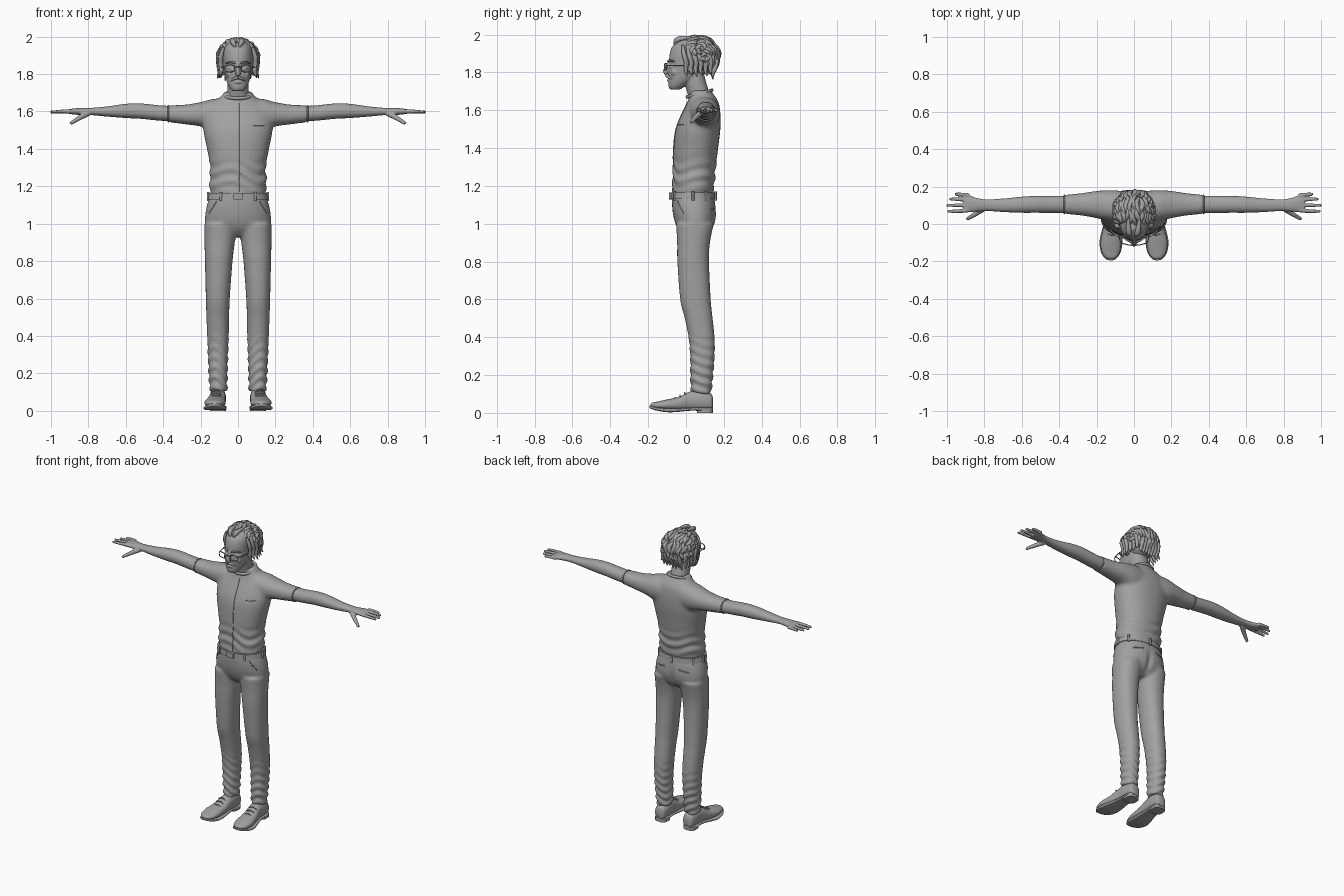
import bpy, bmesh, math, random
from mathutils import Vector
from mathutils.bvhtree import BVHTree

random.seed(4)
start = bpy.data.objects.get("Cube")
if start:
    bpy.data.objects.remove(start)

grey = bpy.data.materials.new("plain grey")
grey.use_nodes = True
grey.diffuse_color = (0.36, 0.36, 0.36, 1)
grey.node_tree.nodes["Principled BSDF"].inputs["Base Color"].default_value = grey.diffuse_color


def activate(objects):
    bpy.ops.object.select_all(action='DESELECT')
    for ob in objects:
        ob.select_set(True)
    bpy.context.view_layer.objects.active = objects[0]


def finish(name, mesh):
    ob = bpy.data.objects.new(name, mesh)
    bpy.context.collection.objects.link(ob)
    mesh.materials.clear()
    mesh.materials.append(grey)
    activate([ob])
    bpy.ops.object.shade_smooth_by_angle(angle=math.radians(50))
    return ob


def baked(ob):
    bpy.context.view_layer.update()
    return bpy.data.meshes.new_from_object(ob.evaluated_get(bpy.context.evaluated_depsgraph_get()))


def refine(rows, steps=5):
    """Smooth interpolation through the given cross-sections."""
    out = []
    for i in range(len(rows) - 1):
        quad = [rows[max(i - 1, 0)], rows[i], rows[i + 1], rows[min(i + 2, len(rows) - 1)]]
        for k in range(steps):
            t = k / steps
            out.append([b + t * (c - a) / 2 + t * t * (a - 2.5 * b + 2 * c - d / 2)
                        + t ** 3 * (1.5 * (b - c) + (d - a) / 2) for a, b, c, d in zip(*quad)])
    return out + [list(rows[-1])]


def loft(name, axis, rows, power=2.2, sides=32):
    """Rows are (position, centre a, centre b, radius a, radius b)."""
    bm, rings = bmesh.new(), []
    for pos, ca, cb, ra, rb in refine(rows):
        ring = []
        for i in range(sides):
            t = math.tau * i / sides
            c, s = math.cos(t), math.sin(t)
            a = ca + ra * math.copysign(abs(c) ** (2 / power), c)
            b = cb + rb * math.copysign(abs(s) ** (2 / power), s)
            ring.append(bm.verts.new({'x': (pos, a, b), 'y': (a, pos, b), 'z': (a, b, pos)}[axis]))
        rings.append(ring)
    for low, high in zip(rings, rings[1:]):
        for i in range(sides):
            j = (i + 1) % sides
            bm.faces.new((low[i], low[j], high[j], high[i]))
    bm.faces.new(rings[0])
    bm.faces.new(rings[-1])
    bmesh.ops.recalc_face_normals(bm, faces=bm.faces)
    mesh = bpy.data.meshes.new(name)
    bm.to_mesh(mesh)
    return finish(name, mesh)


def tubes(name, paths, cyclic=False):
    """Tapered tubes through (x, y, z, radius) points."""
    curve = bpy.data.curves.new(name, 'CURVE')
    curve.dimensions, curve.bevel_depth, curve.bevel_resolution = '3D', 1, 2
    curve.use_fill_caps, curve.resolution_u = True, 4
    for path in paths:
        spline = curve.splines.new('NURBS')
        spline.points.add(len(path) - 1)
        for point, (x, y, z, r) in zip(spline.points, path):
            point.co, point.radius = (x, y, z, 1), r
        spline.order_u, spline.use_endpoint_u, spline.use_cyclic_u = 3, True, cyclic
    temp = bpy.data.objects.new(name, curve)
    bpy.context.collection.objects.link(temp)
    mesh = baked(temp)
    bpy.data.objects.remove(temp)
    return finish(name, mesh)


def ball(name, centre, size):
    bm = bmesh.new()
    bmesh.ops.create_uvsphere(bm, u_segments=20, v_segments=12, radius=1)
    bmesh.ops.scale(bm, vec=size, verts=bm.verts)
    bmesh.ops.translate(bm, vec=centre, verts=bm.verts)
    mesh = bpy.data.meshes.new(name)
    bm.to_mesh(mesh)
    return finish(name, mesh)


def fuse(name, parts, voxel, passes, shape=None):
    """Blend overlapping parts into one skin, then push it in or out by a rule."""
    activate(parts)
    bpy.ops.object.join()
    ob = parts[0]
    remesh = ob.modifiers.new("skin", 'REMESH')
    remesh.mode, remesh.voxel_size = 'VOXEL', voxel
    smooth = ob.modifiers.new("soften", 'SMOOTH')
    smooth.iterations = passes
    mesh = baked(ob)
    bpy.data.objects.remove(ob)
    if shape:
        moves = [v.normal * shape(v.co) for v in mesh.vertices]
        for v, move in zip(mesh.vertices, moves):
            v.co += move
    return finish(name, mesh)


def seam(name, target, points, aim, radius):
    """A raised line laid on the surface of the target."""
    tree = BVHTree.FromPolygons([v.co for v in target.data.vertices],
                                [p.vertices[:] for p in target.data.polygons])
    hits = [tree.ray_cast(Vector(p), Vector(aim))[0] for p in points]
    tubes(name, [[(*h, radius) for h in hits if h]])


def flip(rows, s, index):
    return [tuple(v * s if i == index else v for i, v in enumerate(r)) for r in rows]


def bump(co, centre, size):
    return math.exp(-sum(((a - b) / c) ** 2 for a, b, c in zip(co, centre, size)))


# Shirt with short sleeves
torso = [(1.15, 0, .035, .145, .108), (1.21, 0, .04, .153, .11), (1.3, 0, .045, .149, .113),
         (1.4, 0, .052, .166, .118), (1.5, 0, .064, .185, .118), (1.58, 0, .08, .18, .102),
         (1.64, 0, .09, .14, .083), (1.68, 0, .083, .092, .066), (1.705, 0, .075, .075, .058)]
sleeve = [(.04, .09, 1.585, .085, .085), (.13, .098, 1.583, .083, .085), (.2, .104, 1.585, .073, .065),
          (.28, .105, 1.584, .06, .053), (.375, .105, 1.588, .051, .045)]


def shirt_folds(co):
    weight = bump((co.z,), (1.25,), (.07,))
    return .005 * weight * math.sin(95 * co.z + 14 * abs(co.x) + 3 * math.sin(18 * co.x + 9 * co.y))


shirt = fuse("shirt", [loft("torso", 'z', torso)] + [loft("sleeve", 'x', flip(sleeve, s, 0)) for s in (1, -1)],
             .01, 7, shirt_folds)
seam("front_zip", shirt, [(.008, -1, 1.17 + .025 * i) for i in range(20)], (0, 1, 0), .003)
seam("chest_welt", shirt, [(.08 + .015 * i, -1, 1.525) for i in range(5)], (0, 1, 0), .003)
turn = [math.tau * i / 20 for i in range(20)]
tubes("collar", [[(.073 * math.cos(t), .072 + .066 * math.sin(t), 1.688 + .018 * math.sin(t), .009) for t in turn]], True)
for s in (1, -1):
    tubes("sleeve_hem", [[(s * .372, .105 + .05 * math.cos(t), 1.588 + .044 * math.sin(t), .004) for t in turn]], True)

# Trousers
hips = [(.93, 0, .045, .12, .05), (.97, 0, .048, .168, .09), (1.03, 0, .047, .177, .112),
        (1.1, 0, .041, .166, .115), (1.15, 0, .037, .148, .11)]
leg = [(.1, .104, .08, .046, .052), (.2, .106, .083, .05, .059), (.3, .107, .087, .054, .064),
       (.4, .107, .082, .058, .069), (.5, .108, .067, .061, .074), (.6, .108, .05, .064, .081),
       (.8, .103, .038, .074, .084), (.9, .098, .04, .081, .087), (1, .093, .047, .086, .1)]


def trouser_folds(co):
    ankle = max(0, min(1, (.44 - co.z) / .25))
    fold = .0045 * ankle * math.sin(120 * co.z + 40 * co.y + 3 * math.sin(35 * abs(co.x)))
    return fold - .012 * bump(co, (0, .16, 1), (.018, .06, .07))


trousers = fuse("trousers", [loft("hips", 'z', hips)] + [loft("leg", 'z', flip(leg, s, 1)) for s in (1, -1)],
                .009, 7, trouser_folds)
for s in (1, -1):
    seam("back_pocket", trousers, [(s * (.05 + .017 * i), 1, 1.085 - .003 * i) for i in range(5)], (0, -1, 0), .004)
    seam("side_pocket", trousers, [(s * (.115 + .01 * i), -1, 1.12 - .016 * i) for i in range(5)], (0, 1, 0), .003)

# Belt, loops and buckle
loft("belt", 'z', [(1.13, 0, .037, .161, .118), (1.165, 0, .036, .155, .116)], 2.2, 48)
for deg in (35, 90, 145, 180, 235, 305, 0):
    t = math.radians(deg)
    x, y = .16 * math.cos(t), .037 + .119 * math.sin(t)
    tubes("belt_loop", [[(x, y, z, .007) for z in (1.122, 1.147, 1.17)]])
loft("buckle", 'y', [(-.09, .0, 1.147, .025, .018), (-.075, .0, 1.147, .025, .018)], 8)

# Arms and hands
arm = [(.34, .105, 1.588, .046, .041), (.42, .105, 1.592, .046, .041), (.52, .105, 1.602, .045, .041),
       (.6, .103, 1.603, .043, .038), (.7, .1, 1.6, .036, .027), (.79, .101, 1.6, .031, .019),
       (.84, .103, 1.6, .036, .019), (.88, .108, 1.6, .045, .016), (.91, .109, 1.6, .045, .011)]
fingers = [(.068, .998), (.1, 1.004), (.133, .987), (.16, .957)]
for s, side in ((1, "left"), (-1, "right")):
    paths = [[(s * .88, .108 + (y - .108) * .85, 1.6, .012), (s * .93, y, 1.602, .011), (s * tip, y, 1.597, .008)]
             for y, tip in fingers]
    paths.append([(s * .8, .085, 1.59, .016), (s * .85, .05, 1.567, .015), (s * .895, .026, 1.535, .009)])
    fuse(side + "_arm", [loft("arm", 'x', flip(arm, s, 0)), tubes("fingers", paths)], .005, 3)

# Shoes
upper = [(.142, .106, .05, .02, .03), (.13, .106, .058, .036, .045), (.08, .107, .066, .043, .055),
         (.02, .11, .062, .044, .05), (-.04, .117, .048, .051, .036), (-.1, .123, .043, .056, .028),
         (-.15, .124, .04, .048, .02), (-.178, .124, .04, .03, .014), (-.188, .124, .04, .01, .006)]
sole = [(.144, .106, .022, .025, .006), (.11, .107, .02, .044, .008), (.03, .111, .02, .044, .008),
        (-.08, .122, .013, .061, .01), (-.15, .124, .02, .053, .009), (-.185, .124, .03, .029, .008),
        (-.194, .124, .033, .01, .005)]
for s in (1, -1):
    loft("shoe_upper", 'y', flip(upper, s, 1), 2.3)
    loft("shoe_sole", 'y', flip(sole, s, 1), 4)
    loft("shoe_heel", 'z', [(0, s * .107, .1, .042, .042), (.02, s * .107, .1, .042, .042)], 3)
    laces = []
    for i in range(3):
        y, z = -.055 + .025 * i, .084 + .013 * i
        laces.append([(s * .117 - .028, y, z - .012, .003), (s * .117, y - .004, z + .008, .004),
                      (s * .117 + .028, y, z - .012, .003)])
    tubes("shoe_laces", laces)

# Head with neck, nose, ears and eyes
skull = [(1.71, 0, -.058, .03, .028), (1.73, 0, -.045, .046, .046), (1.76, 0, -.022, .06, .07),
         (1.8, 0, 0, .07, .092), (1.85, 0, .02, .077, .11), (1.9, 0, .03, .08, .116),
         (1.94, 0, .035, .074, .105), (1.97, 0, .04, .05, .07)]
neck = [(1.62, 0, .085, .058, .058), (1.7, 0, .063, .057, .058), (1.76, 0, .045, .057, .058), (1.82, 0, .03, .055, .06)]
parts = [loft("skull", 'z', skull), loft("neck", 'z', neck),
         tubes("nose", [[(0, -.083, 1.86, .01), (0, -.099, 1.83, .011), (0, -.112, 1.805, .015), (0, -.1, 1.795, .014)]]),
         ball("lower_lip", (0, -.091, 1.757), (.019, .011, .007)), ball("chin", (0, -.072, 1.731), (.025, .022, .02))]
for s in (1, -1):
    parts += [ball("ear", (s * .083, .03, 1.825), (.012, .024, .036)),
              ball("eye", (s * .035, -.073, 1.832), (.016, .012, .011)),
              ball("cheek", (s * .042, -.062, 1.8), (.02, .018, .02))]


def face_hollows(co):
    return -.008 * sum(bump(co, (s * .037, -.085, 1.846), (.02, .04, .011)) for s in (1, -1))


fuse("head", parts, .005, 3, face_hollows)

# Brows, moustache and glasses
for s in (1, -1):
    tubes("brow", [[(s * .014, -.095, 1.859, .005), (s * .037, -.091, 1.868, .006), (s * .066, -.064, 1.858, .003)]])
    tubes("moustache", [[(0, -.102, 1.782, .009), (s * .02, -.095, 1.779, .01), (s * .04, -.074, 1.764, .004)]])
    rim = []
    for t in turn:
        x = .045 + .026 * math.copysign(abs(math.cos(t)) ** .6, math.cos(t))
        rim.append((s * x, -.112 + .25 * max(0, x - .03), 1.83 + .018 * math.copysign(abs(math.sin(t)) ** .6, math.sin(t)), .003))
    tubes("glasses_rim", [rim], True)
    tubes("glasses_temple", [[(s * .07, -.102, 1.836, .003), (s * .088, -.06, 1.837, .003), (s * .09, .03, 1.837, .003)]])
tubes("glasses_bridge", [[(-.02, -.112, 1.836, .003), (0, -.117, 1.842, .003), (.02, -.112, 1.836, .003)]])

# Hair: an underlying cap with wavy locks swept back over it
ball("hair_cap", (0, .066, 1.885), (.1, .104, .1))
locks = []
for row in range(-7, 8):
    a = math.radians(row * 10.5)
    first, last = 50 - abs(row) * 4, 225
    for part in range(4):
        begin = first + (last - first) * part / 4 + random.uniform(-8, 8)
        path, phase = [], random.uniform(0, 6)
        for k in range(7):
            th = math.radians(begin + 9.5 * k)
            sway = a + .08 * math.sin(k * 1.1 + phase)
            lift = 1 + .03 * math.sin(k * .9 + phase)
            path.append((.107 * lift * math.sin(sway),
                         .066 - .107 * lift * math.cos(sway) * math.cos(th),
                         1.884 + .104 * lift * math.cos(sway) * math.sin(th),
                         .0135 * math.sin(math.pi * (k + .6) / 7) + .001))
        locks.append(path)
tubes("swept_locks", locks)
side_locks = []
for s in (1, -1):
    for i in range(6):
        y, drop = -.005 + .026 * i, random.uniform(0, .02)
        x = .106 - .006 * abs(i - 2)
        side_locks.append([(s * (x - .018), y - .012, 1.945, .006), (s * x, y - .008, 1.9, .014),
                           (s * (x - .002), y + .01, 1.85, .013), (s * (x - .008), y, 1.81, .011),
                           (s * (x + .006), y + .012, 1.775 + drop, .002)])
for i in range(7):
    x = -.06 + .02 * i
    side_locks.append([(x, .165, 1.87, .01), (x * 1.1, .158, 1.83, .014), (x, .138, 1.79, .011),
                       (x * 1.15, .142, 1.762 + random.uniform(0, .012), .002)])
tubes("side_and_nape_locks", side_locks)
tubes("forelock", [[(s * .008 - .004, -.056, 1.938, .004), (s * .018 - .004, -.062, 1.962, .014),
                    (s * .028 - .004, -.03, 1.982, .016), (s * .03, .03, 1.985, .006)] for s in (1, -1)])
